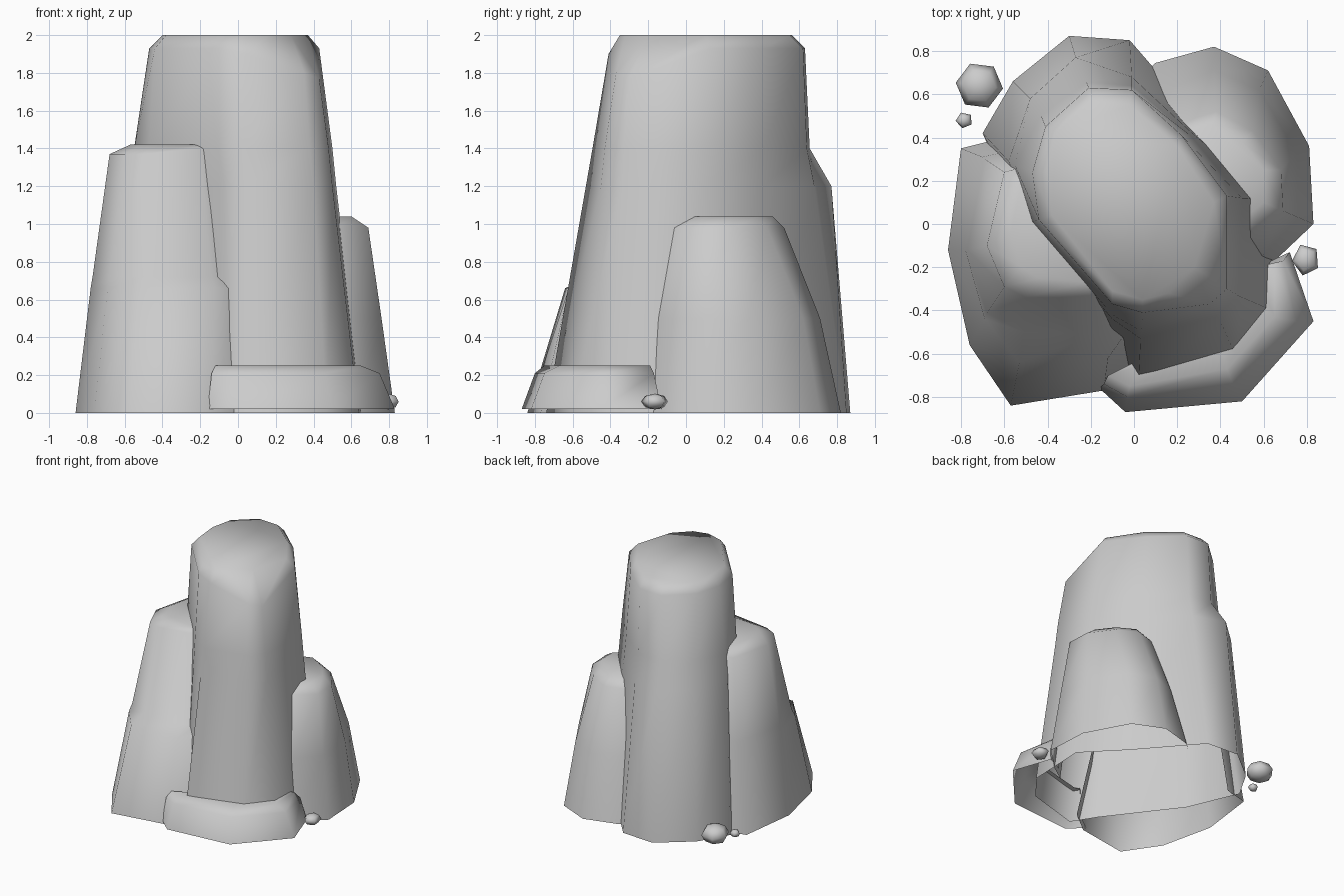
import bpy, bmesh
from mathutils import Matrix


def finish(name, bm, angle):
    bmesh.ops.recalc_face_normals(bm, faces=bm.faces)
    me = bpy.data.meshes.new(name)
    bm.to_mesh(me)
    bm.free()
    ob = bpy.data.objects.new(name, me)
    bpy.context.collection.objects.link(ob)
    bpy.ops.object.select_all(action='DESELECT')
    bpy.context.view_layer.objects.active = ob
    ob.select_set(True)
    bpy.ops.object.shade_smooth_by_angle(angle=angle)
    return ob


def loft(name, rings, closed=False, cap=True, drop=None):
    """Open-bottomed rock shell: rings of (z, outline), joined bottom to top."""
    bm = bmesh.new()
    rows = []
    for z, pts in rings:
        offs = (drop or {}).get(z, {})
        rows.append([bm.verts.new((x, y, z + offs.get(i, 0)))
                     for i, (x, y) in enumerate(pts)])
    n = len(rows[0])
    for a, b in zip(rows, rows[1:]):
        for i in range(n if closed else n - 1):
            j = (i + 1) % n
            bm.faces.new((a[i], a[j], b[j], b[i]))
    if cap:
        bm.faces.new(rows[-1])
    return finish(name, bm, 1.5)


# Tall central column, with a bulge on its back left and a low front right corner
loft("main_column", [
    (0, [(-.3, .87), (-.56, .66), (-.7, .42), (-.52, 0), (-.1, -.55), (.02, -.74),
         (.47, -.61), (.64, -.4), (.66, .1), (.37, .4), (-.02, .85)]),
    (1.2, [(-.27, .77), (-.48, .58), (-.58, .29), (-.48, .01), (-.1, -.44), (.03, -.53),
           (.4, -.45), (.5, -.34), (.52, .12), (.28, .41), (-.01, .68)]),
    (1.4, [(-.22, .655), (-.43, .5), (-.55, .27), (-.47, .01), (-.1, -.42), (.035, -.495),
           (.38, -.43), (.48, -.33), (.5, .12), (.26, .41), (-.01, .64)]),
    (1.93, [(-.21, .63), (-.41, .45), (-.47, .24), (-.44, .02), (-.1, -.37), (.04, -.41),
            (.35, -.37), (.43, -.3), (.43, .13), (.22, .41), (-.01, .62)]),
    (2, [(-.2, .56), (-.36, .42), (-.4, .24), (-.38, .04), (-.1, -.31), (.04, -.35),
         (.16, -.32), (.28, -.2), (.37, .1), (.2, .36), (-.02, .55)]),
], closed=True, drop={1.93: {5: -.03, 6: -.13, 7: -.16}})

# Left column with a small ledge low on its front
loft("left_column", [
    (0, [(-.6, .4), (-.8, .35), (-.86, -.12), (-.76, -.56), (-.57, -.84), (-.14, -.77), (.05, -.62)]),
    (.66, [(-.52, .35), (-.7, .31), (-.78, -.12), (-.69, -.44), (-.53, -.64), (-.12, -.62), (0, -.45)]),
    (.72, [(-.52, .34), (-.69, .3), (-.77, -.12), (-.68, -.41), (-.51, -.5), (-.14, -.51), (-.04, -.4)]),
    (1.37, [(-.45, .28), (-.6, .24), (-.68, -.1), (-.6, -.29), (-.5, -.34), (-.2, -.34), (-.1, -.25)]),
    (1.42, [(-.42, .22), (-.52, .19), (-.57, -.04), (-.52, -.2), (-.44, -.25), (-.22, -.27), (-.14, -.2)]),
], drop={1.37: {5: .03}})

# Shorter column at the back right
loft("right_column", [
    (0, [(.5, -.28), (.63, -.19), (.83, 0), (.81, .36), (.62, .71), (.37, .82), (.1, .745), (.03, .68)]),
    (.5, [(.46, -.24), (.6, -.14), (.76, .03), (.75, .33), (.58, .62), (.37, .71), (.15, .62), (.07, .54)]),
    (.98, [(.42, -.14), (.54, -.06), (.69, .06), (.68, .25), (.55, .43), (.38, .52), (.22, .47), (.12, .4)]),
    (1.04, [(.4, 0), (.5, .02), (.6, .1), (.6, .25), (.5, .38), (.36, .46), (.24, .42), (.15, .36)]),
])

# Low slab wrapping the front right foot
loft("front_slab", [
    (.02, [(-.02, -.66), (-.16, -.76), (-.04, -.87), (.5, -.82), (.83, -.45), (.72, -.13), (.58, -.2)]),
    (.21, [(-.01, -.65), (-.14, -.74), (-.03, -.8), (.46, -.75), (.75, -.45), (.69, -.17), (.57, -.2)]),
    (.25, [(0, -.64), (-.12, -.7), (-.02, -.75), (.43, -.67), (.65, -.43), (.65, -.19), (.56, -.2)]),
    (.251, [(.02, -.63), (.01, -.64), (.05, -.65), (.41, -.56), (.57, -.38), (.57, -.24), (.55, -.21)]),
], cap=False)

# Loose pebbles: centre, half sizes, sides
for k, (c, s, n) in enumerate([((-.715, .64, .1), (.11, .11, .075), 6),
                               ((-.785, .48, .06), (.04, .038, .03), 5),
                               ((.795, -.165, .06), (.065, .075, .042), 5)]):
    bm = bmesh.new()
    bmesh.ops.create_uvsphere(bm, u_segments=n, v_segments=4, radius=1)
    bmesh.ops.rotate(bm, verts=bm.verts, matrix=Matrix.Rotation(.4, 3, 'Z'))
    bmesh.ops.scale(bm, vec=s, verts=bm.verts)
    bmesh.ops.translate(bm, vec=c, verts=bm.verts)
    finish("pebble_%d" % (k + 1), bm, 1.2)
